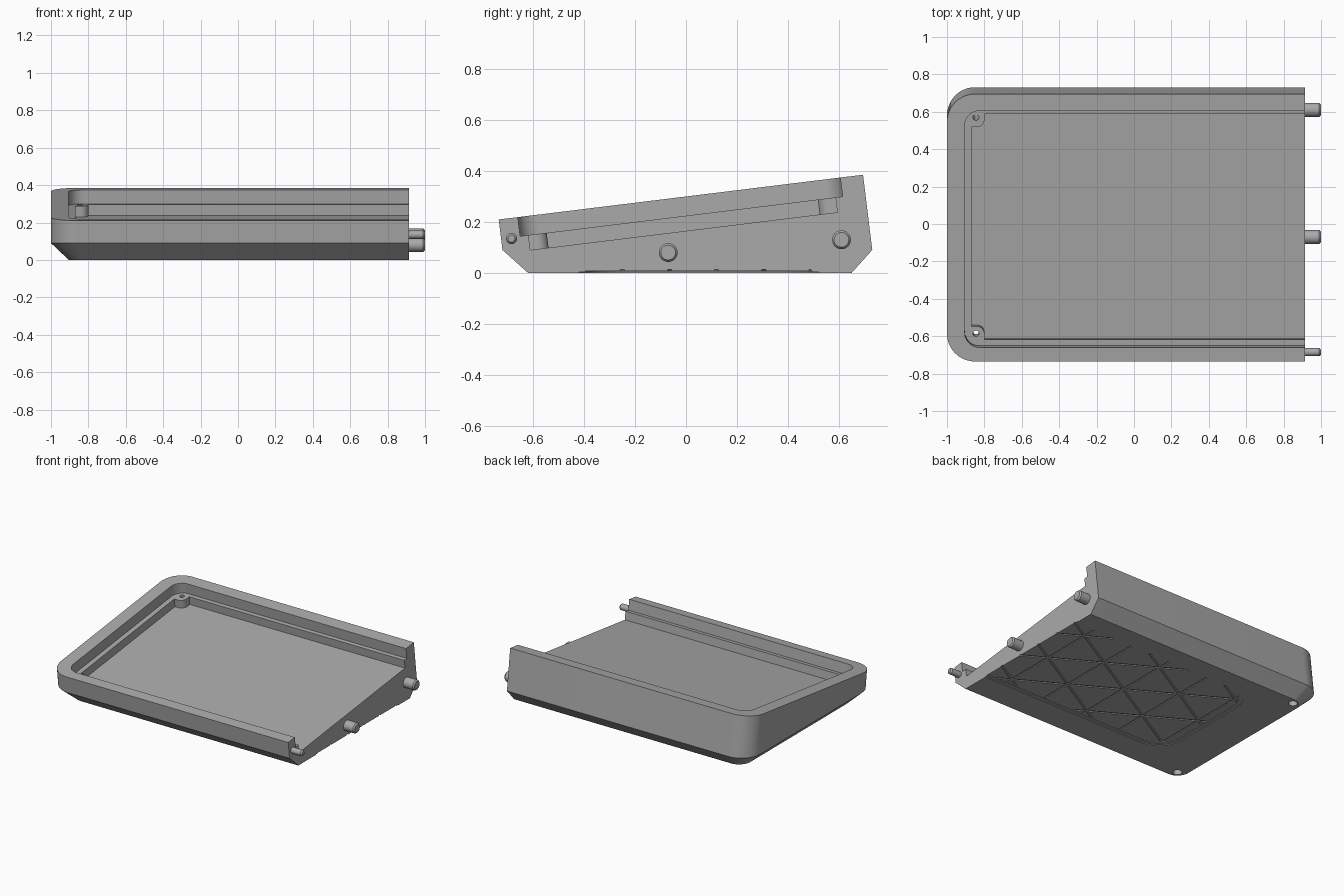
import bpy, bmesh, math
from mathutils import Vector, Matrix

if "Cube" in bpy.data.objects:
    bpy.data.objects.remove(bpy.data.objects["Cube"])

grey = bpy.data.materials.new("plain_grey")
grey.use_nodes = True
COL = (0.4, 0.4, 0.4, 1)
grey.diffuse_color = COL
grey.node_tree.nodes["Principled BSDF"].inputs["Base Color"].default_value = COL

TILT = math.radians(7)
C, S = math.cos(TILT), math.sin(TILT)
TOP = 0.30          # height of the sloped top plane at the middle
OPEN = 0.915        # the open, flat end
LEDGE, FLOOR = -0.075, -0.134


def tilted(x, v, w):
    """Point in the sloped frame: v runs up the slope, w is normal to it."""
    return (x, v * C - w * S, TOP + v * S + w * C)


def rounded(x0, x1, y0, y1, r_left, r_right=0, n=12):
    """Rectangle outline with rounded left and right corners."""
    pts = []
    for i, (cx, cy, sx, sy, r) in enumerate([
            (x1, y1, -1, -1, r_right), (x0, y1, 1, -1, r_left),
            (x0, y0, 1, 1, r_left), (x1, y0, -1, 1, r_right)]):
        for k in range(n + 1 if r else 1):
            a = math.pi / 2 * (i + k / n)
            pts.append((cx + sx * r + r * math.cos(a), cy + sy * r + r * math.sin(a)))
    return pts


def circle(cx, cy, r, n=24):
    return [(cx + r * math.cos(2 * math.pi * k / n),
             cy + r * math.sin(2 * math.pi * k / n)) for k in range(n)]


def finish(name, bm):
    bmesh.ops.recalc_face_normals(bm, faces=bm.faces)
    mesh = bpy.data.meshes.new(name)
    bm.to_mesh(mesh)
    bm.free()
    mesh.materials.append(grey)
    ob = bpy.data.objects.new(name, mesh)
    bpy.context.collection.objects.link(ob)
    return ob


def loft(name, rings):
    bm = bmesh.new()
    loops = [[bm.verts.new(p) for p in ring] for ring in rings]
    for a, b in zip(loops, loops[1:]):
        for i in range(len(a)):
            j = (i + 1) % len(a)
            bm.faces.new((a[i], a[j], b[j], b[i]))
    bm.faces.new(loops[0])
    bm.faces.new(loops[-1])
    return finish(name, bm)


def slope_prism(name, outline, w0, w1):
    return loft(name, [[tilted(x, v, w) for x, v in outline] for w in (w0, w1)])


def flat_prism(name, outline, z0, z1):
    return loft(name, [[(x, y, z) for x, y in outline] for z in (z0, z1)])


def boolean(target, cutter, operation="DIFFERENCE"):
    """Apply a boolean and throw the cutter away."""
    cutter.hide_render = True
    mod = target.modifiers.new("cut", "BOOLEAN")
    mod.operation, mod.solver, mod.object = operation, "EXACT", cutter
    mod.use_self = True
    deps = bpy.context.evaluated_depsgraph_get()
    new = bpy.data.meshes.new_from_object(target.evaluated_get(deps))
    target.modifiers.clear()
    target.data = new
    bpy.data.objects.remove(cutter)


# Wedge body: sloped top, upright wall, chamfered foot
outer = rounded(-1, OPEN, -0.7405, 0.70, 0.15)
foot = rounded(-0.905, OPEN, -0.62, 0.65, 0.09)
body = loft("case_body", [
    [tilted(x, v, 0) for x, v in outer],
    [tilted(x, v, (0.09 - TOP - v * S) / C) for x, v in outer],
    [(x, y, 0) for x, y in foot]])

# Tray: wide upper step, then a lower pocket that leaves the screw bosses
boolean(body, slope_prism("upper_pocket", rounded(-0.905, 1.1, -0.665, 0.61, 0.08), LEDGE, 0.2))
lower = slope_prism("lower_pocket", rounded(-0.87, 1.1, -0.632, 0.582, 0.03), FLOOR, 0.1)
for v0, v1 in ((-0.70, -0.56), (0.512, 0.65)):
    boolean(lower, slope_prism("boss_shape", rounded(-0.95, -0.80, v0, v1, 0.04, 0.04), -0.3, LEDGE))
boolean(body, lower)

# Screw holes with wider heads underneath
for v, head in ((-0.599, -0.18), (0.565, -0.29)):
    boolean(body, slope_prism("screw_hole", circle(-0.845, v, 0.016), -0.6, 0.1))
    boolean(body, slope_prism("screw_head", circle(-0.845, v, 0.03), -0.6, head))

# Underside panel: shallow recess, stepped border, triangular grooves
for inset, depth in ((0, 0.004), (0.025, 0.007)):
    outline = rounded(-0.60 + inset, 1.1, -0.42 + inset, 0.52 - inset, 0.2 - inset)
    boolean(body, flat_prism("panel_recess", outline, -0.1, depth))

PITCH = 0.37
lines = [(0.755 - 0.32 * k, 0.05, 90) for k in range(5)]
for k in range(-4, 5):
    lines += [(OPEN, 0.12 + PITCH * k, 30), (OPEN, -0.065 + PITCH * k, -30)]
bm = bmesh.new()
for x, y, deg in lines:
    bmesh.ops.create_cube(bm, size=1, matrix=Matrix.Translation((x, y, 0))
                          @ Matrix.Rotation(math.radians(deg), 4, "Z")
                          @ Matrix.Diagonal((5, 0.014, 0.026, 1)))
grooves = finish("grooves", bm)
boolean(grooves, flat_prism("groove_limit", rounded(-0.57, 1.05, -0.39, 0.49, 0.17), -0.1, 0.1), "INTERSECT")
boolean(body, grooves)

# Joining pins on the open end, with small bevelled tips
parts = [body]
for name, y, z, r in (("front_pin", -0.685, 0.135, 0.022),
                      ("middle_pin", -0.07, 0.08, 0.037),
                      ("back_pin", 0.61, 0.13, 0.037)):
    rings = [[(x, y + a, z + b) for a, b in circle(0, 0, q)]
             for x, q in ((0.88, r), (0.99, r), (1.0, r - 0.008))]
    parts.append(loft(name, rings))

for ob in parts:
    bpy.ops.object.select_all(action="DESELECT")
    ob.select_set(True)
    bpy.context.view_layer.objects.active = ob
    bpy.ops.object.shade_smooth_by_angle(angle=math.radians(25))
